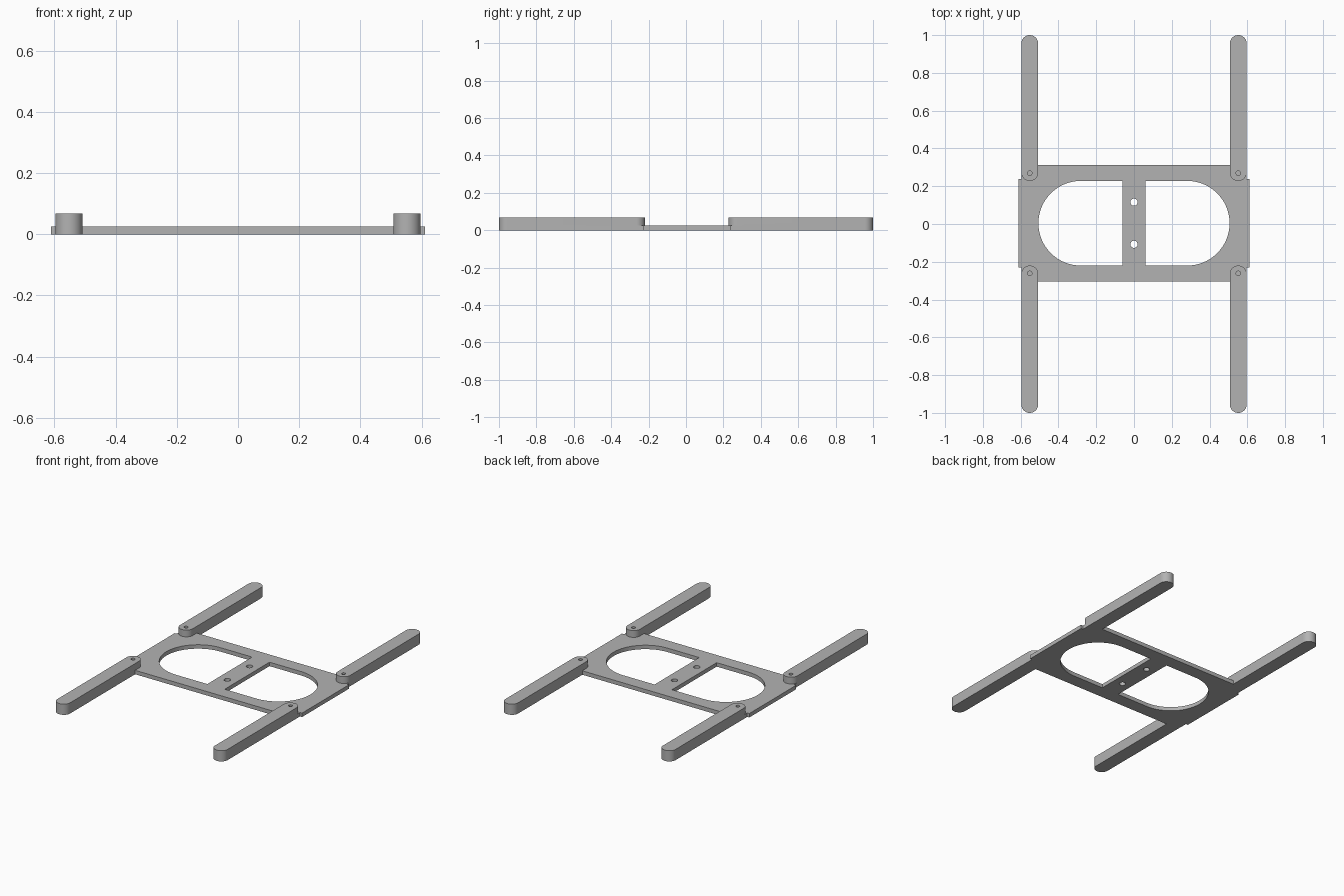
import bpy, bmesh
from math import sin, cos, pi, radians

cube = bpy.data.objects.get("Cube")
if cube:
    bpy.data.objects.remove(cube)

PLATE_T, ARM_T = 0.025, 0.068        # thicknesses
ARM_X, ARM_R = 0.552, 0.0445         # arm centre line and half width
SHIFT = 0.004                        # plate sits slightly towards the back

grey = bpy.data.materials.new("plain grey")
grey.use_nodes = True
grey.diffuse_color = (0.45, 0.45, 0.45, 1)
grey.node_tree.nodes["Principled BSDF"].inputs["Base Color"].default_value = (0.45, 0.45, 0.45, 1)


def arc(cx, cy, r, start, end, n=32):
    """Points on an arc, angles in degrees."""
    angles = [radians(start + (end - start) * i / n) for i in range(n + 1)]
    return [(cx + r * cos(a), cy + r * sin(a)) for a in angles]


def circle(cx, cy, r):
    return arc(cx, cy, r, 0, 360, 24)[:-1]


def slab(name, loops, z0, z1):
    """Extrude an outline, with any further loops as holes, from z0 to z1."""
    curve = bpy.data.curves.new(name, 'CURVE')
    curve.dimensions, curve.fill_mode = '2D', 'BOTH'
    curve.extrude = (z1 - z0) / 2
    for loop in loops:
        spline = curve.splines.new('POLY')
        spline.points.add(len(loop) - 1)
        for point, (x, y) in zip(spline.points, loop):
            point.co = (x, y, 0, 1)
        spline.use_cyclic_u = True
    temp = bpy.data.objects.new(name + "_outline", curve)
    bpy.context.collection.objects.link(temp)
    bpy.context.view_layer.update()
    mesh = bpy.data.meshes.new_from_object(temp.evaluated_get(bpy.context.evaluated_depsgraph_get()))
    bpy.data.objects.remove(temp)
    bm = bmesh.new()
    bm.from_mesh(mesh)
    bmesh.ops.remove_doubles(bm, verts=bm.verts, dist=1e-5)
    bmesh.ops.recalc_face_normals(bm, faces=bm.faces)
    bmesh.ops.translate(bm, verts=bm.verts, vec=(0, 0, (z0 + z1) / 2))
    bm.to_mesh(mesh)
    bm.free()
    mesh.materials.clear()
    mesh.materials.append(grey)
    obj = bpy.data.objects.new(name, mesh)
    bpy.context.collection.objects.link(obj)
    return obj


def cut(obj, cutter):
    """Subtract the cutter and discard it."""
    mod = obj.modifiers.new("cut", 'BOOLEAN')
    mod.operation, mod.solver, mod.object = 'DIFFERENCE', 'EXACT', cutter
    bpy.context.view_layer.update()
    mesh = bpy.data.meshes.new_from_object(obj.evaluated_get(bpy.context.evaluated_depsgraph_get()))
    obj.modifiers.clear()
    obj.data = mesh
    bpy.data.objects.remove(cutter)


def finish(obj):
    bpy.ops.object.select_all(action='DESELECT')
    obj.select_set(True)
    bpy.context.view_layer.objects.active = obj
    bpy.ops.object.shade_smooth_by_angle(angle=radians(30))


# Base plate: wide side tabs, two rounded windows, two screw holes in the bar
side = ARM_X + ARM_R
quarter = [(0.611, 0.235), (side, 0.235), (side, 0.309)]
outline = (quarter + [(-x, y) for x, y in reversed(quarter)]
           + [(-x, -y) for x, y in quarter] + [(x, -y) for x, y in reversed(quarter)])
window = [(0.061, -0.224)] + arc(0.282, 0, 0.224, -90, 90, 48) + [(0.061, 0.224)]
loops = [outline, window, [(-x, y) for x, y in window],
         circle(0, 0.1115, 0.019), circle(0, -0.1115, 0.019)]
plate = slab("base_plate", [[(x, y + SHIFT) for x, y in loop] for loop in loops], 0, PLATE_T)
finish(plate)

# Four arms: round ends, lapped over the plate, with a blind screw hole
for side_name, sx in (("left", 1), ("right", -1)):
    for end_name, sy in (("front", -1), ("back", 1)):
        x, root = sx * ARM_X, 0.2685 + sy * SHIFT
        profile = arc(x, 1 - ARM_R, ARM_R, 0, 180) + arc(x, root, ARM_R, 180, 360)
        arm = slab(f"{end_name}_{side_name}_arm", [[(px, sy * py) for px, py in profile]], 0, ARM_T)
        lap_end = 0.309 + sy * SHIFT
        lap = [(x - 0.1, 0), (x + 0.1, 0), (x + 0.1, sy * lap_end), (x - 0.1, sy * lap_end)]
        cut(arm, slab("lap_cutter", [lap], -0.1, PLATE_T))
        cut(arm, slab("hole_cutter", [circle(x, sy * (root - 0.003), 0.012)], PLATE_T - 0.01, 0.2))
        finish(arm)
